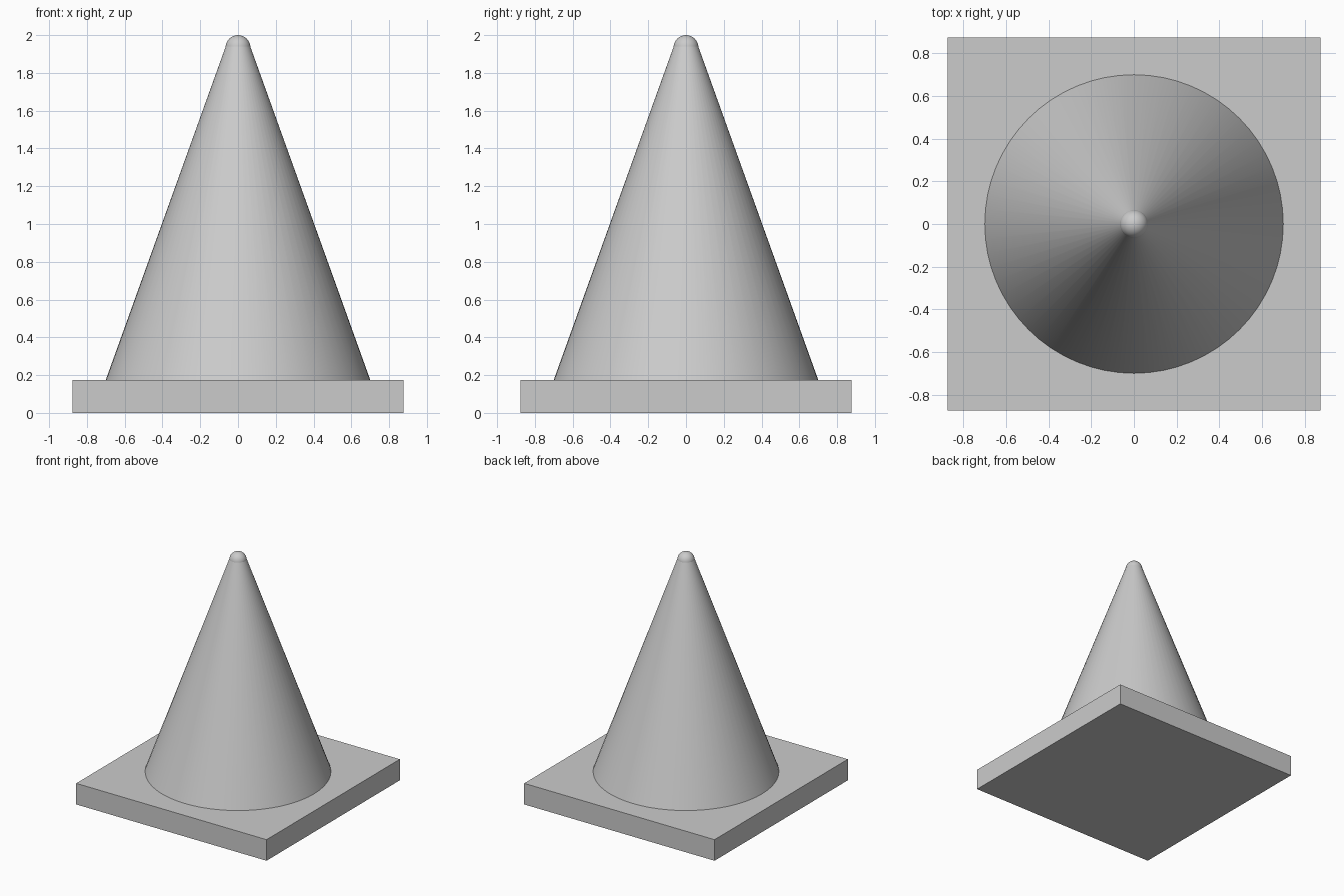
import bpy
import math

cube = bpy.data.objects.get("Cube")
if cube:
    bpy.data.objects.remove(cube, do_unlink=True)

GREY = (0.6, 0.6, 0.6, 1.0)
grey = bpy.data.materials.new("plain_grey")
grey.use_nodes = True
grey.diffuse_color = GREY
grey.node_tree.nodes["Principled BSDF"].inputs["Base Color"].default_value = GREY

BASE_WIDTH, BASE_HEIGHT = 1.75, 0.175
CONE_TOP = 1.94
TIP_RADIUS = 0.066


def finish(name, smooth=False):
    """Name the active part, colour it and shade it."""
    part = bpy.context.object
    part.name = name
    part.data.materials.append(grey)
    if smooth:
        bpy.ops.object.shade_smooth_by_angle(angle=math.radians(35))
    return part


# Square foot plate
bpy.ops.mesh.primitive_cube_add(size=1, location=(0, 0, BASE_HEIGHT / 2))
base = bpy.context.object
base.scale = (BASE_WIDTH, BASE_WIDTH, BASE_HEIGHT)
bpy.ops.object.transform_apply(location=False, rotation=False, scale=True)
finish("base_plate")

# Tapered body standing on the plate
bpy.ops.mesh.primitive_cone_add(
    vertices=64, radius1=0.7, radius2=0.065, depth=CONE_TOP - BASE_HEIGHT,
    location=(0, 0, (BASE_HEIGHT + CONE_TOP) / 2))
finish("cone_body", smooth=True)

# Rounded tip
bpy.ops.mesh.primitive_uv_sphere_add(
    segments=32, ring_count=16, radius=TIP_RADIUS,
    location=(0, 0, 2 - TIP_RADIUS))
finish("rounded_tip", smooth=True)
